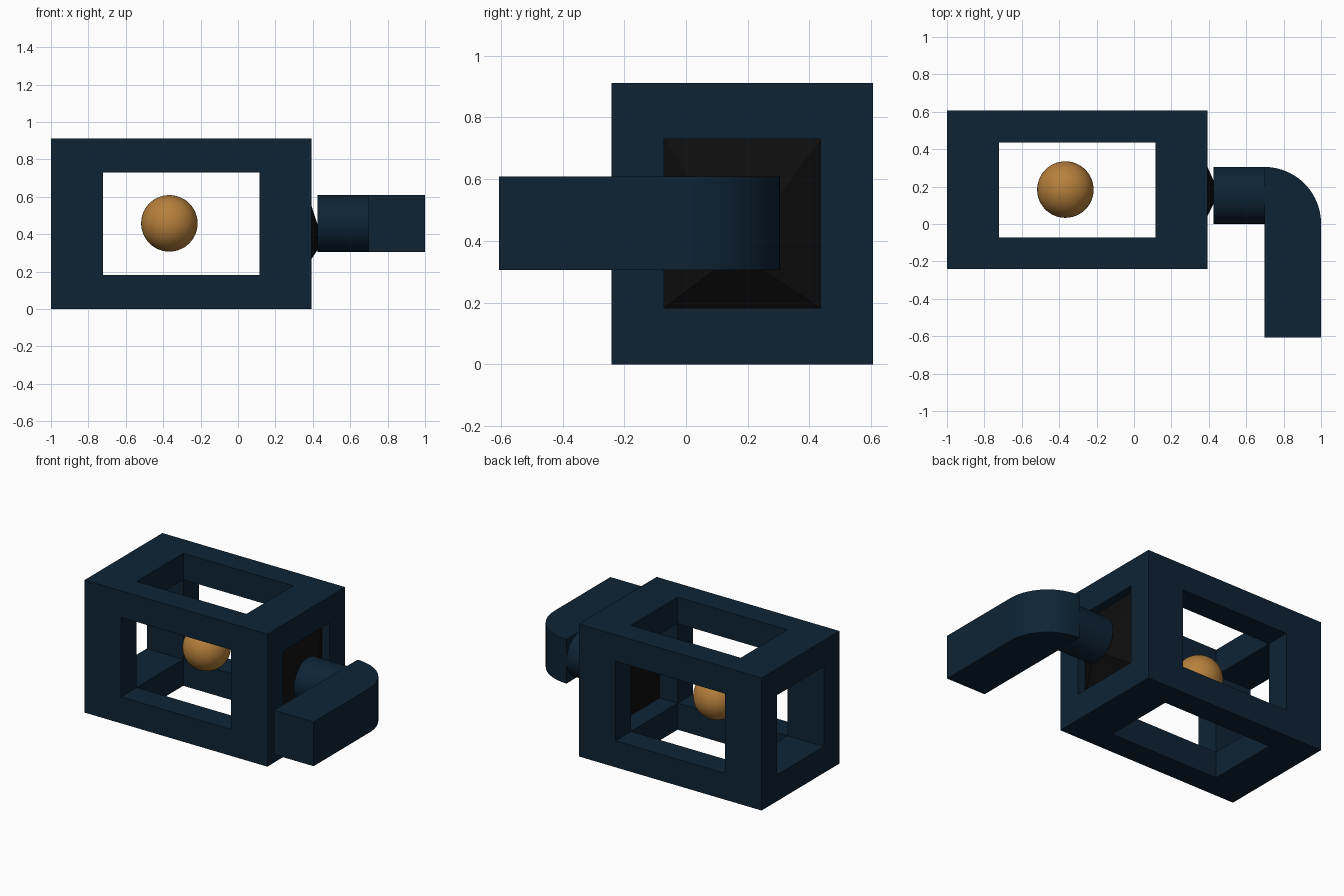
import bpy, bmesh, math
from mathutils import Vector

if "Cube" in bpy.data.objects:
    bpy.data.objects.remove(bpy.data.objects["Cube"])


def material(name, rgb):
    m = bpy.data.materials.new(name)
    m.diffuse_color = (*rgb, 1)
    m.use_nodes = True
    m.node_tree.nodes["Principled BSDF"].inputs["Base Color"].default_value = m.diffuse_color
    return m


NAVY = material("navy blue", (0.004, 0.017, 0.036))
BLACK = material("soft black", (0.004, 0.004, 0.004))
AMBER = material("amber", (0.47, 0.215, 0.045))


def finish(name, bm, mat, smooth=False):
    bmesh.ops.remove_doubles(bm, verts=bm.verts, dist=1e-5)
    bmesh.ops.recalc_face_normals(bm, faces=bm.faces)
    me = bpy.data.meshes.new(name)
    bm.to_mesh(me)
    bm.free()
    me.materials.append(mat)
    ob = bpy.data.objects.new(name, me)
    bpy.context.collection.objects.link(ob)
    if smooth:
        bpy.context.view_layer.objects.active = ob
        ob.select_set(True)
        bpy.ops.object.shade_smooth_by_angle(angle=math.radians(30))
        ob.select_set(False)
    return ob


# Lantern cage: 3x3x3 cells, with the centre and the six face centres open
cuts = [(-1.0, -0.722, 0.114, 0.392),
        (-0.241, -0.071, 0.436, 0.606),
        (0.0, 0.182, 0.73, 0.912)]


def solid(c):
    return all(0 <= i <= 2 for i in c) and sum(i == 1 for i in c) < 2


bm = bmesh.new()
for n in range(27):
    cell = (n // 9, n // 3 % 3, n % 3)
    if not solid(cell):
        continue
    for axis in range(3):
        for side in (0, 1):
            nb = list(cell)
            nb[axis] += 1 if side else -1
            if solid(nb):
                continue
            u, v = (axis + 1) % 3, (axis + 2) % 3
            ring = []
            for du, dv in ((0, 0), (1, 0), (1, 1), (0, 1)):
                p = [0, 0, 0]
                p[axis] = cuts[axis][cell[axis] + side]
                p[u] = cuts[u][cell[u] + du]
                p[v] = cuts[v][cell[v] + dv]
                ring.append(bm.verts.new(p))
            bm.faces.new(ring if side else ring[::-1])
finish("cage_frame", bm, NAVY)

# Dark end plug with a shallow pointed cap, filling the right-hand opening
bm = bmesh.new()
rings = [[bm.verts.new((x, y, z)) for y, z in
          ((-0.071, 0.182), (0.436, 0.182), (0.436, 0.73), (-0.071, 0.73))]
         for x in (0.25, 0.335)]
apex = bm.verts.new((0.455, 0.165, 0.36))
bm.faces.new(rings[0])
for i in range(4):
    j = (i + 1) % 4
    bm.faces.new((rings[0][i], rings[0][j], rings[1][j], rings[1][i]))
    bm.faces.new((rings[1][i], rings[1][j], apex))
finish("end_plug", bm, BLACK)

# Round neck joining the plug to the handle
bm = bmesh.new()
bmesh.ops.create_cone(bm, cap_ends=True, segments=64, radius1=0.152,
                      radius2=0.152, depth=0.273)
for v in bm.verts:
    v.co = Vector((v.co.z + 0.5615, v.co.x + 0.153, v.co.y + 0.457))
finish("handle_neck", bm, NAVY, True)

# Square handle with a quarter-round elbow: plan profile extruded upwards
bm = bmesh.new()
profile = [(0.697, -0.606), (1.0, -0.606)]
for k in range(25):
    a = math.radians(90 * k / 24)
    profile.append((0.697 + 0.303 * math.cos(a), 0.002 + 0.303 * math.sin(a)))
face = bm.faces.new([bm.verts.new((x, y, 0.305)) for x, y in profile])
ext = bmesh.ops.extrude_face_region(bm, geom=[face])
for g in ext["geom"]:
    if isinstance(g, bmesh.types.BMVert):
        g.co.z = 0.609
finish("handle_arm", bm, NAVY, True)

# Floating ball light
bm = bmesh.new()
bmesh.ops.create_uvsphere(bm, u_segments=48, v_segments=24, radius=0.151)
bmesh.ops.translate(bm, verts=bm.verts, vec=(-0.367, 0.184, 0.458))
finish("ball_light", bm, AMBER, True)
